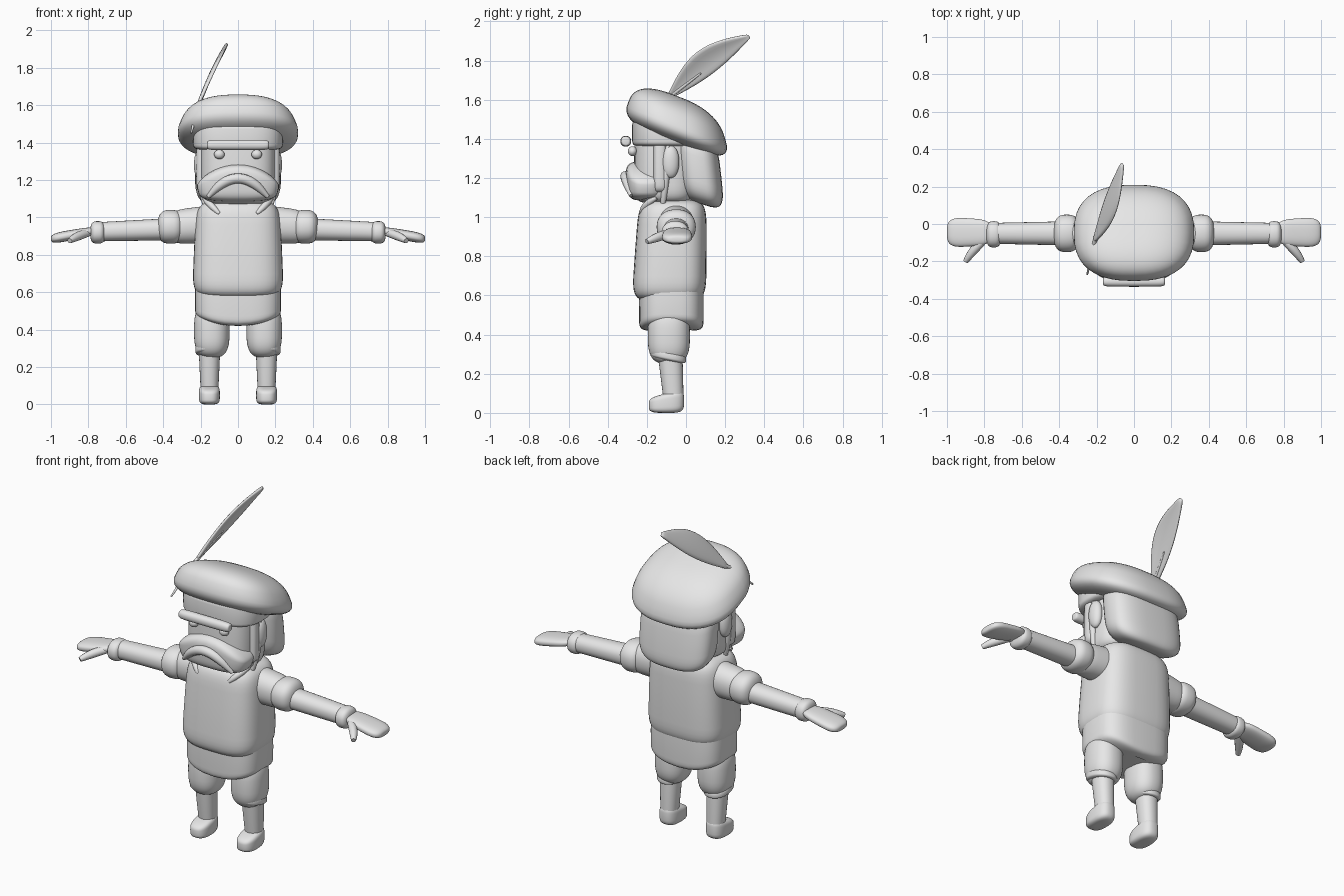
import bpy, bmesh, math
from mathutils import Vector

if "Cube" in bpy.data.objects:
    bpy.data.objects.remove(bpy.data.objects["Cube"])

clay = bpy.data.materials.new("light_grey")
clay.use_nodes = True
grey = (0.8, 0.8, 0.8, 1)
clay.diffuse_color = grey
clay.node_tree.nodes["Principled BSDF"].inputs["Base Color"].default_value = grey


def finish(name, data, mirror=False):
    """Link the object, give it the material and mirror it when paired."""
    data.materials.append(clay)
    part = bpy.data.objects.new(name, data)
    bpy.context.collection.objects.link(part)
    if mirror:
        part.modifiers.new("mirror", "MIRROR").use_mirror_merge = False
    return part


def mesh_part(name, bm, mirror=False):
    bmesh.ops.recalc_face_normals(bm, faces=bm.faces)
    for face in bm.faces:
        face.smooth = True
    data = bpy.data.meshes.new(name)
    bm.to_mesh(data)
    bm.free()
    return finish(name, data, mirror)


def signed_power(value, power):
    return math.copysign(abs(value) ** power, value)


def padded(name, low, high, axis="z", plan=2.5, ends=4, taper=0, lean=0,
           tilt=0, mirror=False, warp=None, sides=40, rings=24):
    """Rounded solid filling the box from low to high, lofted along one axis.
    plan and ends set squareness, taper widens the far end,
    lean shifts it sideways and tilt slopes it from front to back."""
    low, high = Vector(low), Vector(high)
    middle, half = (low + high) / 2, (high - low) / 2
    bm = bmesh.new()
    loops = []
    for r in range(1, rings):
        rise = math.pi * (r / rings - 0.5)
        t = signed_power(math.sin(rise), 2 / ends)
        width = math.cos(rise) ** (2 / ends) * (1 + taper * t)
        loop = []
        for s in range(sides):
            turn = math.tau * s / sides
            a = width * signed_power(math.cos(turn), 2 / plan)
            b = width * signed_power(math.sin(turn), 2 / plan)
            unit = Vector((a, b, t)) if axis == "z" else Vector((t, a, b))
            p = middle + unit * half
            if axis == "z":
                p.y += lean * t
            else:
                p.z += lean * t
            p.z += tilt * (p.y - middle.y)
            if warp:
                p.z += warp(p)
            loop.append(bm.verts.new(p))
        loops.append(loop)
    for one, two in zip(loops, loops[1:]):
        for s in range(sides):
            n = (s + 1) % sides
            bm.faces.new((one[s], one[n], two[n], two[s]))
    bm.faces.new(loops[0])
    bm.faces.new(loops[-1])
    return mesh_part(name, bm, mirror)


def strand(name, path, thickness, mirror=False):
    """Round strand along a path, narrowing towards both ends."""
    curve = bpy.data.curves.new(name, "CURVE")
    curve.dimensions = "3D"
    curve.bevel_depth = thickness
    curve.use_fill_caps = True
    spline = curve.splines.new("NURBS")
    spline.points.add(len(path) - 1)
    for i, (point, place) in enumerate(zip(spline.points, path)):
        u = 2 * i / (len(path) - 1) - 1
        point.co = (*place, 1)
        point.radius = 1 - 0.6 * u ** 4
    spline.use_endpoint_u = True
    spline.order_u = 3
    return finish(name, curve, mirror)


# Tunic with overhanging waist, and the dipping skirt below it
padded("tunic", (-.235, -.26, .57), (.235, .105, 1.09), plan=3.2, ends=6,
       taper=-.05, lean=.01)
padded("tunic_skirt", (-.23, -.24, .42), (.23, .09, .7), plan=3.2, ends=9,
       warp=lambda p: max(0, .6 - p.z) * 5 * p.x ** 2)

# Stand collar and its two points
padded("collar", (-.15, -.2, 1), (.15, .06, 1.13), plan=2.2, ends=5,
       taper=-.1, tilt=.5)
strand("collar_point", [(.18, -.15, 1.1), (.15, -.21, 1.07), (.1, -.23, 1.02)],
       thickness=.025, mirror=True)

# Sleeves, arms, cuffs and hands, all running sideways
padded("shoulder", (.08, -.14, .86), (.37, .04, 1.055), axis="x", plan=2.2,
       taper=-.08, lean=-.01, mirror=True)
padded("puff_sleeve", (.29, -.15, .86), (.43, .05, 1.04), axis="x", plan=2.2,
       ends=2.8, mirror=True)
padded("arm", (.34, -.11, .875), (.78, .01, .985), axis="x", plan=2.2, ends=9,
       taper=-.08, lean=-.008, mirror=True)
padded("cuff", (.71, -.125, .86), (.79, .015, .98), axis="x", plan=2.2,
       ends=3, mirror=True)
padded("hand", (.76, -.12, .88), (1, .03, .935), axis="x", ends=3.5,
       taper=.1, lean=-.022, mirror=True)
strand("thumb", [(.78, -.07, .92), (.85, -.12, .91), (.9, -.2, .875)],
       thickness=.034, mirror=True)

# Breeches, sloping knee bands, stockings and shoes
padded("breeches", (.045, -.195, .25), (.235, .02, .54), plan=2.3, ends=3,
       mirror=True)
padded("knee_band", (.078, -.18, .265), (.228, 0, .315), plan=2.2,
       tilt=-.2, mirror=True)
padded("stocking", (.1, -.13, .05), (.205, -.015, .32), plan=2.2, ends=9,
       taper=.12, lean=-.01, mirror=True)
padded("shoe", (.097, -.19, 0), (.209, -.01, .1), plan=2.6, mirror=True,
       warp=lambda p: 2.5 * p.z * (p.y + .1))

# Head with beard, sideburns and drooping moustache
padded("head", (-.2, -.265, 1.07), (.2, .05, 1.45), plan=3, ends=6)
padded("beard", (-.215, -.305, 1.085), (.215, -.1, 1.285), plan=3, taper=.06,
       warp=lambda p: -9 * p.x ** 2 * max(0, p.z - 1.09))
padded("sideburns", (-.222, -.175, 1.12), (.222, -.09, 1.42), plan=4, ends=8)
steps = [i / 4 for i in range(-4, 5)]
strand("moustache", [(.16 * u, -.31 + .03 * u * u, 1.21 - .1 * u * u)
                     for u in steps], thickness=.027)

# Eyes, ears and the single heavy brow
padded("eye", (.072, -.297, 1.312), (.128, -.25, 1.362), plan=2, ends=2,
       mirror=True)
padded("ear", (.17, -.125, 1.2), (.235, -.035, 1.365), plan=2, ends=2.2,
       mirror=True)
padded("eyebrow", (-.165, -.335, 1.36), (.165, -.28, 1.415), axis="x",
       plan=2.2, ends=7)

# Bobbed hair at the back with a front lock on each side
padded("hair", (-.23, -.05, 1.07), (.23, .18, 1.42), plan=2.8, lean=-.02,
       tilt=-.3)
strand("side_lock", [(.2, -.09, 1.4), (.22, -.1, 1.2), (.17, -.12, 1.05)],
       thickness=.027, mirror=True)

# Beret sloping to the back, over its headband
padded("headband", (-.24, -.275, 1.36), (.24, .075, 1.5), plan=2.8, ends=8)
padded("beret", (-.31, -.295, 1.37), (.31, .2, 1.62), ends=2.8, taper=-.17,
       tilt=-.38)

# Feather blade: a bowed midrib with leaf-shaped sides, then its quill
bm = bmesh.new()
rows = []
base, tip = Vector((-.21, -.09, 1.61)), Vector((-.06, .325, 1.925))
across = Vector((.38, -.61, .79))
for i in range(13):
    u = i / 12
    swell = math.sin(math.pi * u)
    spine = base.lerp(tip, u) + across * .03 * swell
    half_width = .01 + .06 * swell
    ridge = Vector((-.012 * swell, 0, 0))
    rows.append([bm.verts.new(spine + across * half_width * side + ridge * (1 - side ** 2))
                 for side in (-1, -.5, 0, .5, 1)])
for one, two in zip(rows, rows[1:]):
    for k in range(4):
        bm.faces.new((one[k], one[k + 1], two[k + 1], two[k]))
feather = mesh_part("feather", bm)
thick = feather.modifiers.new("thickness", "SOLIDIFY")
thick.thickness = .018
thick.offset = 0
feather.modifiers.new("smooth", "SUBSURF")
strand("feather_quill", [(-.25, -.27, 1.45), (-.22, -.14, 1.58), base,
                         base.lerp(tip, .4)], thickness=.012)
